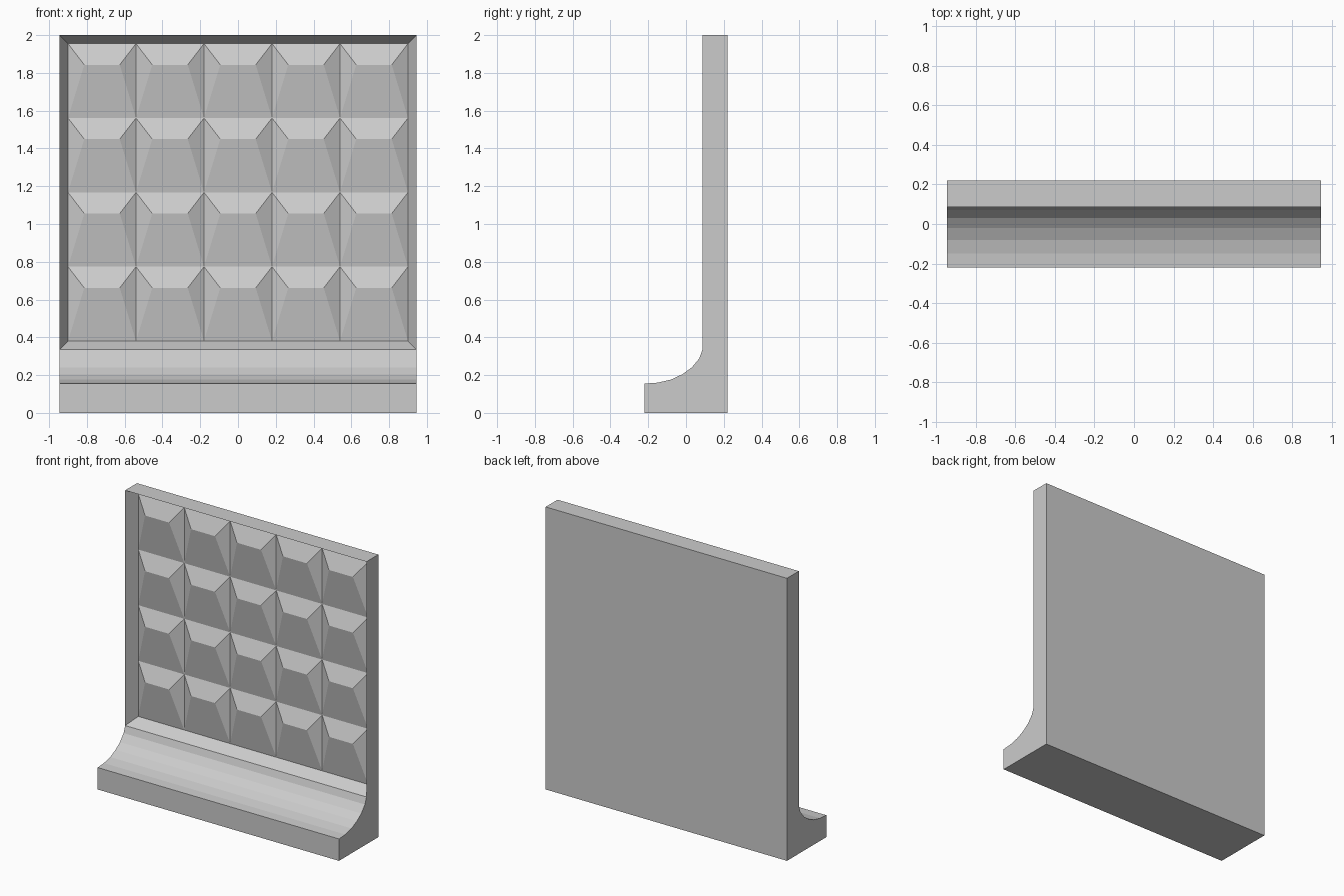
import bpy, bmesh

if "Cube" in bpy.data.objects:
    bpy.data.objects.remove(bpy.data.objects["Cube"])

HALF_W = 0.945
WALL_Y, BACK_Y, FOOT_Y = 0.087, 0.22, -0.22
FRAME, DEPTH = 0.045, 0.083


def to_object(bm, name):
    mesh = bpy.data.meshes.new(name)
    bm.to_mesh(mesh)
    bm.free()
    obj = bpy.data.objects.new(name, mesh)
    bpy.context.collection.objects.link(obj)
    return obj


# Wall slab with coved foot: side profile (y, z) extruded across x
profile = [(BACK_Y, 0), (BACK_Y, 2), (WALL_Y, 2), (WALL_Y, 0.335),
           (0.07, 0.288), (0.03, 0.24), (-0.02, 0.204), (-0.08, 0.176),
           (-0.15, 0.16), (FOOT_Y, 0.155), (FOOT_Y, 0)]
bm = bmesh.new()
side = bm.faces.new([bm.verts.new((-HALF_W, y, z)) for y, z in profile])
ext = bmesh.ops.extrude_face_region(bm, geom=[side])
moved = [g for g in ext["geom"] if isinstance(g, bmesh.types.BMVert)]
bmesh.ops.translate(bm, verts=moved, vec=(2 * HALF_W, 0, 0))
bmesh.ops.recalc_face_normals(bm, faces=bm.faces)

# Recess in the front, left open where the faceted panel fits
front = next(f for f in bm.faces
             if f.normal.y < -0.99 and f.calc_center_median().z > 0.5)
bmesh.ops.inset_region(bm, faces=[front], thickness=FRAME, use_even_offset=True)
bmesh.ops.translate(bm, verts=front.verts, vec=(0, DEPTH, 0))
bmesh.ops.delete(bm, geom=[front], context='FACES_ONLY')
to_object(bm, "wall_with_foot")

# Faceted panel: 5 x 4 hipped tiles, each with a ridge near its top
COLS, ROWS = 5, 4
X0, Z0, Z1 = -HALF_W + FRAME, 0.335 + FRAME, 2 - FRAME
W, H = -2 * X0 / COLS, (Z1 - Z0) / ROWS
BASE_Y, BULGE, INSET, DROP = WALL_Y + DEPTH, 0.047, 0.086, 0.112
bm = bmesh.new()
for c in range(COLS):
    for r in range(ROWS):
        x, z = X0 + c * W, Z0 + r * H
        a, b, t, s, p, q = [bm.verts.new(v) for v in (
            (x, BASE_Y, z), (x + W, BASE_Y, z),
            (x + W, BASE_Y, z + H), (x, BASE_Y, z + H),
            (x + INSET, BASE_Y - BULGE, z + H - DROP),
            (x + W - INSET, BASE_Y - BULGE, z + H - DROP))]
        for face in ((a, b, q, p), (p, q, t, s), (a, p, s), (b, t, q)):
            bm.faces.new(face)
bmesh.ops.remove_doubles(bm, verts=bm.verts, dist=0.0005)
to_object(bm, "faceted_panel")
